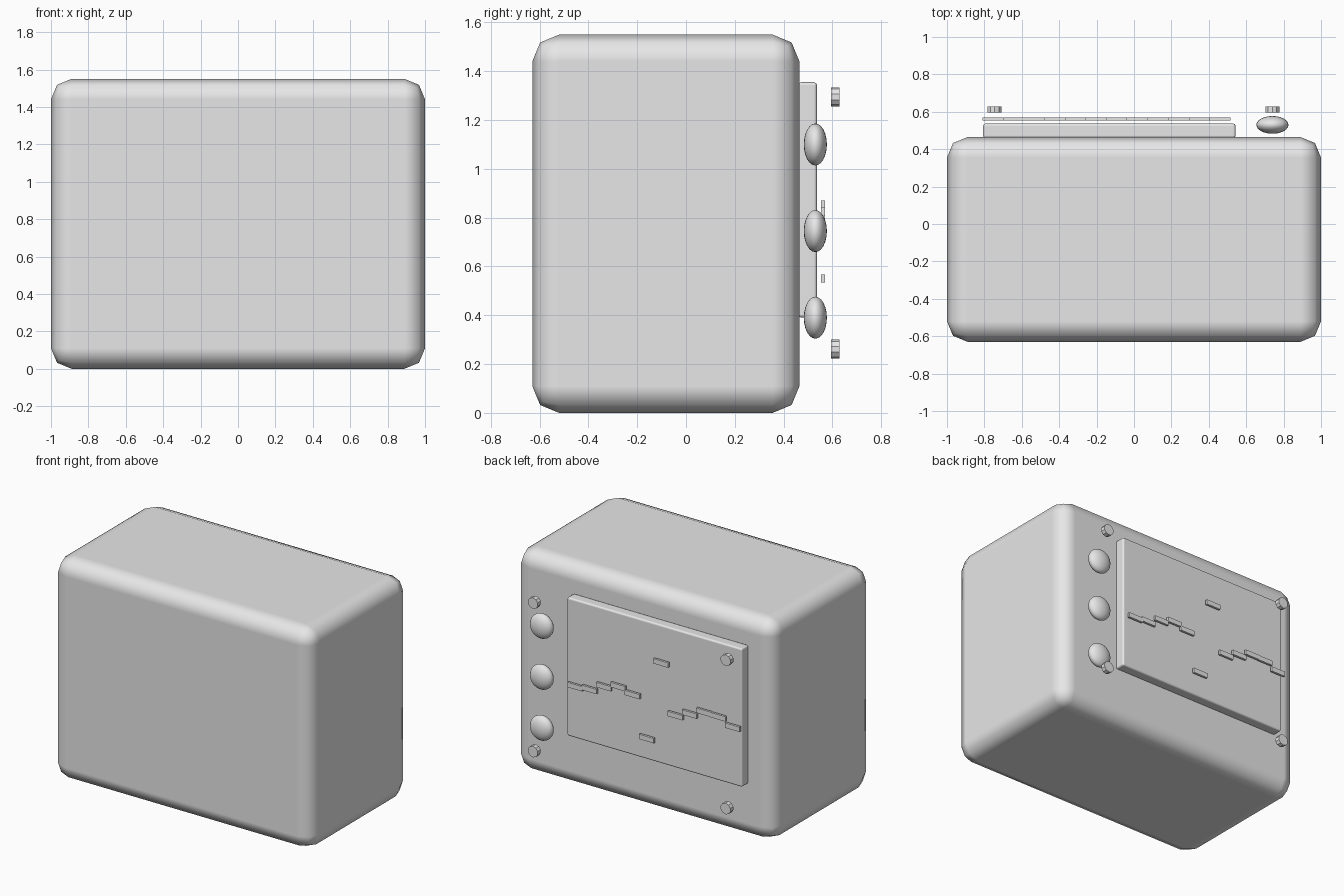
import bpy
import math

default = bpy.data.objects.get("Cube")
if default:
    bpy.data.objects.remove(default, do_unlink=True)

grey = bpy.data.materials.new("plain grey")
grey.use_nodes = True
grey.diffuse_color = (0.8, 0.8, 0.8, 1)
grey.node_tree.nodes["Principled BSDF"].inputs["Base Color"].default_value = (0.8, 0.8, 0.8, 1)


def finish(name):
    obj = bpy.context.object
    obj.name = name
    obj.data.materials.append(grey)
    return obj


def box(name, low, high, bevel=0, segments=2):
    centre = [(a + b) / 2 for a, b in zip(low, high)]
    bpy.ops.mesh.primitive_cube_add(size=1, location=centre)
    obj = finish(name)
    obj.scale = [b - a for a, b in zip(low, high)]
    bpy.ops.object.transform_apply(location=False, rotation=False, scale=True)
    if bevel:
        bpy.ops.object.shade_smooth()
        mod = obj.modifiers.new("rounded edges", "BEVEL")
        mod.width = bevel
        mod.segments = segments
        mod.harden_normals = True
    return obj


# Rounded casing and the display panel on its back
box("casing", (-1, -0.63, 0), (1, 0.465, 1.55), bevel=0.11)
box("display_panel", (-0.807, 0.46, 0.39), (0.543, 0.537, 1.355), bevel=0.013)

# Pulse trace: a row of short bars floating over the panel
heights = [0.765, 0.775, 0.824, 0.854, 0.828, 0.551,
           1.107, 0.77, 0.81, 0.852, 0.85, 0.807]
for i, z in enumerate(heights):
    x = 0.516 - i * 0.1103
    box(f"trace_bar_{i + 1}", (x - 0.114, 0.553, z - 0.017), (x, 0.569, z + 0.017))

# Column of flattened round knobs
for i in range(3):
    bpy.ops.mesh.primitive_uv_sphere_add(
        segments=24, ring_count=12, radius=0.086, location=(0.74, 0.53, 0.39 + i * 0.355))
    finish(f"knob_{i + 1}").scale.y = 0.55
    bpy.ops.object.shade_smooth()

# Four corner screws
for side, x in (("left", 0.74), ("right", -0.745)):
    for level, z in (("lower", 0.261), ("upper", 1.295)):
        bpy.ops.mesh.primitive_cylinder_add(
            vertices=10, radius=0.039, depth=0.034,
            location=(x, 0.612, z), rotation=(math.pi / 2, 0, 0))
        finish(f"{level}_{side}_screw")
        bpy.ops.object.shade_smooth_by_angle()
